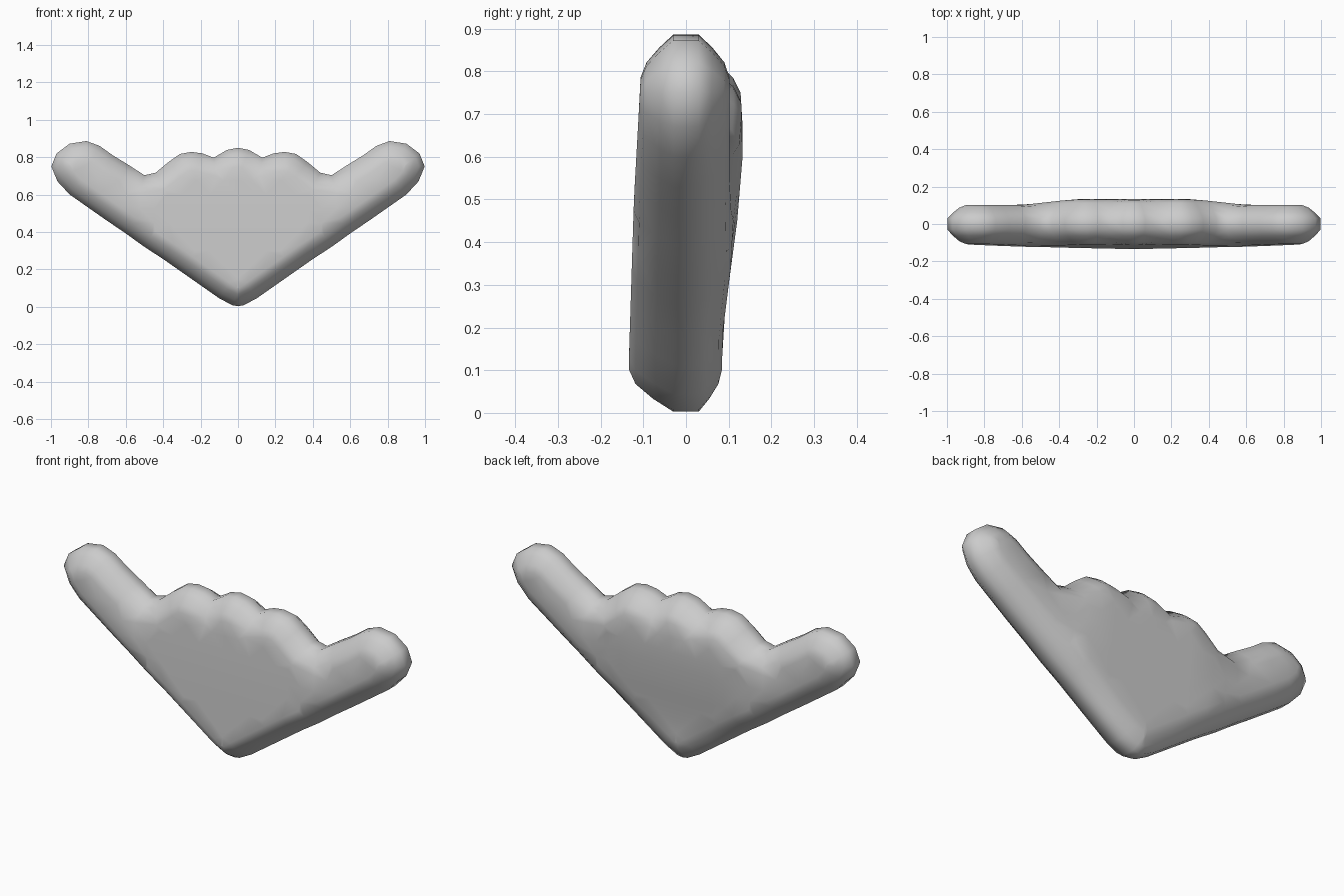
import bpy, bmesh, math
from mathutils import Vector
from mathutils.geometry import delaunay_2d_cdt, intersect_point_line

if "Cube" in bpy.data.objects:
    bpy.data.objects.remove(bpy.data.objects["Cube"])

# Right half of the outline (x, z), from bottom point round to top centre
half = [(0.03, 0.008), (0.1, 0.045), (0.2, 0.115), (0.3, 0.185), (0.4, 0.255), (0.5, 0.32),
        (0.6, 0.392), (0.7, 0.46), (0.8, 0.53), (0.9, 0.6), (0.965, 0.67), (0.998, 0.75),
        (0.97, 0.82), (0.90, 0.872), (0.81, 0.886), (0.74, 0.86), (0.67, 0.81), (0.58, 0.755),
        (0.5, 0.703), (0.44, 0.717), (0.37, 0.775), (0.31, 0.817), (0.25, 0.828), (0.19, 0.82),
        (0.13, 0.797), (0.06, 0.838)]
loop = [Vector(p) for p in [(0, 0.003)] + half + [(0, 0.85)] + [(-x, z) for x, z in reversed(half)]]
n = len(loop)


def edge_distance(p):
    best = 9
    for i in range(n):
        a, b = loop[i], loop[(i + 1) % n]
        t = max(0, min(1, (p - a).dot(b - a) / (b - a).length_squared))
        best = min(best, (p - a.lerp(b, t)).length)
    return best


def inside(p):
    hit = False
    for i in range(n):
        a, b = loop[i], loop[(i + 1) % n]
        if (a.y > p.y) != (b.y > p.y) and p.x < a.x + (p.y - a.y) * (b.x - a.x) / (b.y - a.y):
            hit = not hit
    return hit


def interp(v, table):
    for (a, fa), (b, fb) in zip(table, table[1:]):
        if v <= b:
            return fa + (fb - fa) * max(0, (v - a) / (b - a))
    return table[-1][1]


def depth(p, side):
    # Rounded rim rising to a broad, gently varying face
    d = edge_distance(p)
    x = abs(p.x)
    if side < 0:
        full = interp(p.y, [(0, .136), (.15, .133), (.5, .122), (.75, .108), (.9, .102)])
        radius = 0.1
    else:
        centre = interp(p.y, [(0, .084), (.18, .085), (.3, .10), (.45, .12), (.63, .135), (.8, .125)])
        w = interp(x, [(0.3, 0), (0.6, 1)])
        full = centre * (1 - w) + 0.102 * w
        radius = 0.1
    return side * (.03 + (full - .03) * math.sin(math.pi / 2 * min(1, d / radius)))


# Plan points: outline, inset rings, interior grid
pts = list(loop)
for inset in (0.03, 0.065, 0.1):
    for i in range(n):
        t = (loop[(i + 1) % n] - loop[i - 1]).normalized()
        p = loop[i] + Vector((-t.y, t.x)) * inset
        if inside(p) and edge_distance(p) > inset * 0.9:
            pts.append(p)
for i in range(-12, 13):
    for j in range(1, 12):
        p = Vector((i * 0.075, j * 0.075))
        if inside(p) and edge_distance(p) > 0.13:
            pts.append(p)
verts, _, faces, *_ = delaunay_2d_cdt(pts, [], [list(range(n))], 1, 1e-5)

# Body: front and back skins joined by a narrow rim
bm = bmesh.new()
skins = [[bm.verts.new((p.x, depth(p, s), p.y)) for p in verts] for s in (-1, 1)]
for skin in skins:
    for f in faces:
        bm.faces.new([skin[i] for i in f])
count = {}
for f in faces:
    for a, b in zip(f, f[1:] + f[:1]):
        key = (min(a, b), max(a, b))
        count[key] = count.get(key, 0) + 1
for (a, b), c in count.items():
    if c == 1:
        bm.faces.new((skins[0][a], skins[0][b], skins[1][b], skins[1][a]))
bmesh.ops.delete(bm, geom=[v for v in bm.verts if not v.link_faces], context='VERTS')
bmesh.ops.recalc_face_normals(bm, faces=bm.faces[:])
for f in bm.faces:
    f.smooth = True
mesh = bpy.data.meshes.new("winged_body")
bm.to_mesh(mesh)
bm.free()
body = bpy.data.objects.new("winged_body", mesh)
bpy.context.collection.objects.link(body)
